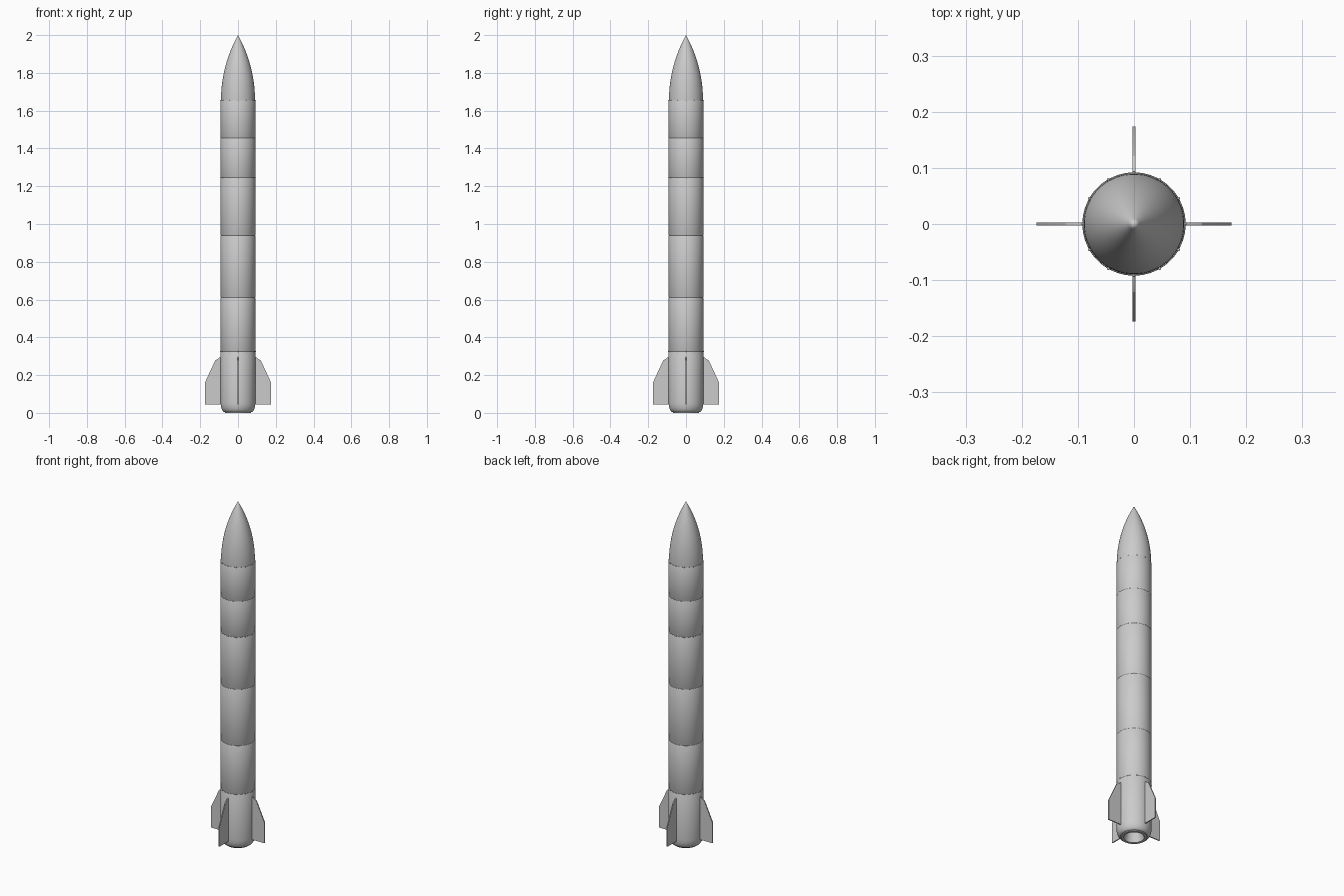
import bpy, bmesh, math
from mathutils import Matrix, Vector

if "Cube" in bpy.data.objects:
    bpy.data.objects.remove(bpy.data.objects["Cube"])

R = 0.092      # body radius
SEG = 64


def finish(name, bm, angle=30):
    bmesh.ops.remove_doubles(bm, verts=bm.verts, dist=1e-6)
    bmesh.ops.recalc_face_normals(bm, faces=bm.faces)
    me = bpy.data.meshes.new(name)
    bm.to_mesh(me)
    bm.free()
    ob = bpy.data.objects.new(name, me)
    bpy.context.collection.objects.link(ob)
    bpy.ops.object.select_all(action='DESELECT')
    ob.select_set(True)
    bpy.context.view_layer.objects.active = ob
    bpy.ops.object.shade_smooth_by_angle(angle=math.radians(angle))
    return ob


def lathe(name, profile):
    bm = bmesh.new()
    vs = [bm.verts.new((r, 0, z)) for r, z in profile]
    es = [bm.edges.new(p) for p in zip(vs, vs[1:])]
    bmesh.ops.spin(bm, geom=vs + es, cent=(0, 0, 0), axis=(0, 0, 1),
                   angle=math.tau, steps=SEG, use_duplicate=False)
    return finish(name, bm)


# Nose cone: tangent ogive
z0, L, rn = 1.655, 0.345, 0.090
rho = (rn * rn + L * L) / (2 * rn)
ogive = [(max(0, math.sqrt(rho**2 - (L * i / 20)**2) - rho + rn), z0 + L * i / 20)
         for i in range(20)] + [(0, z0 + L)]
lathe("nose_cone", [(0, z0)] + ogive)

# Body sections with fine seams between them
seams = [0.325, 0.61, 0.94, 1.245, 1.455, 1.655]
for i, (a, b) in enumerate(zip(seams, seams[1:])):
    lathe(f"body_section_{i + 1}",
          [(0, a), (R - 0.001, a), (R, a + 0.002), (R, b - 0.002), (R - 0.001, b), (0, b)])

# Rounded tail with recessed nozzle
tail = [(0, 0.325), (R - 0.001, 0.325), (R, 0.323), (R, 0.055)]
tail += [(0.070 + 0.022 * math.cos(t), 0.055 - 0.051 * math.sin(t))
         for t in [math.pi / 2 * k / 8 for k in range(1, 9)]]
tail += [(0.068, 0.0), (0.054, 0.0), (0.050, 0.012), (0.043, 0.04),
         (0.032, 0.075), (0.020, 0.10), (0, 0.10)]
lathe("tail_section", tail)

# Four clipped fins
outline = [(0.085, 0.298), (0.095, 0.295), (0.121, 0.277), (0.174, 0.163),
           (0.174, 0.044), (0.085, 0.044)]
for k in range(4):
    bm = bmesh.new()
    face = bm.faces.new([bm.verts.new((x, -0.003, z)) for x, z in outline])
    ext = bmesh.ops.extrude_face_region(bm, geom=[face])
    new = [g for g in ext["geom"] if isinstance(g, bmesh.types.BMVert)]
    bmesh.ops.translate(bm, verts=new, vec=Vector((0, 0.006, 0)))
    bmesh.ops.rotate(bm, verts=bm.verts, cent=(0, 0, 0),
                     matrix=Matrix.Rotation(k * math.pi / 2, 3, 'Z'))
    finish(f"fin_{k + 1}", bm)

# Rivet rings at the main joints
for n, z in enumerate((0.325, 1.245, 1.655)):
    bm = bmesh.new()
    for k in range(12):
        a = k * math.tau / 12
        pos = Vector((R * math.cos(a), R * math.sin(a), z))
        bmesh.ops.create_uvsphere(bm, u_segments=10, v_segments=6, radius=0.0025,
                                  matrix=Matrix.Translation(pos))
    finish(f"rivet_ring_{n + 1}", bm, 60)
